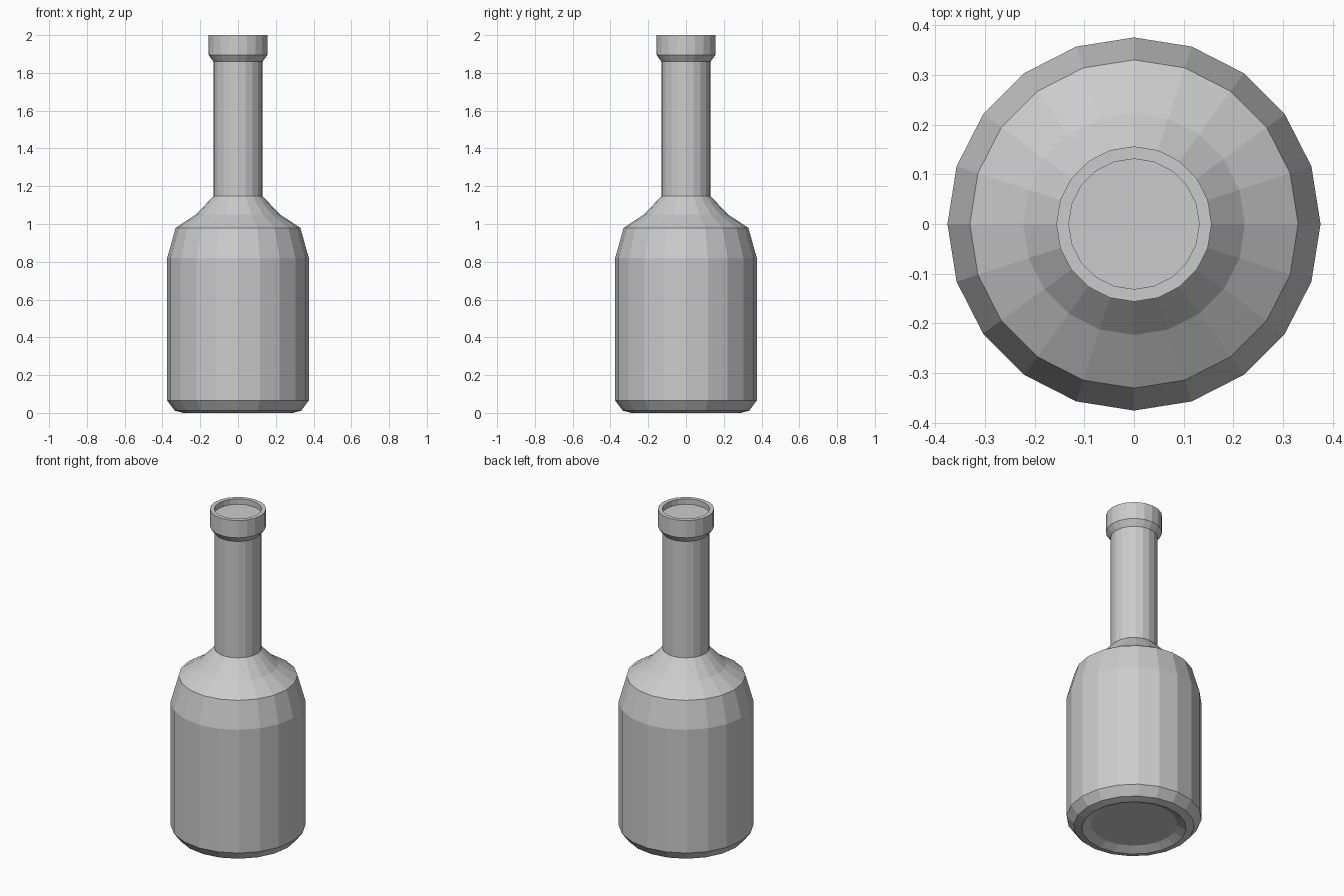
import bpy
import bmesh
from math import cos, sin, tau

if "Cube" in bpy.data.objects:
    bpy.data.objects.remove(bpy.data.objects["Cube"])

SIDES = 20


def lathe(name, profile):
    """Revolve (radius, height) pairs about z and cap both ends."""
    bm = bmesh.new()
    rings = [[bm.verts.new((r * cos(tau * i / SIDES), r * sin(tau * i / SIDES), z))
              for i in range(SIDES)] for r, z in profile]
    for low, high in zip(rings, rings[1:]):
        for i in range(SIDES):
            j = (i + 1) % SIDES
            bm.faces.new((low[i], low[j], high[j], high[i]))
    bm.faces.new(rings[0][::-1])
    bm.faces.new(rings[-1])
    mesh = bpy.data.meshes.new(name)
    bm.to_mesh(mesh)
    bm.free()
    obj = bpy.data.objects.new(name, mesh)
    bpy.context.collection.objects.link(obj)
    return obj


lathe("bottle", [
    # recessed base
    (0.24, 0.025), (0.29, 0.0), (0.335, 0.012),
    # body and shoulder
    (0.375, 0.065), (0.375, 0.82), (0.33, 0.98), (0.223, 1.05),
    # neck
    (0.13, 1.147), (0.13, 1.86),
    # lip with shallow sunken mouth
    (0.156, 1.895), (0.156, 2.0), (0.131, 2.0), (0.131, 1.967),
])
